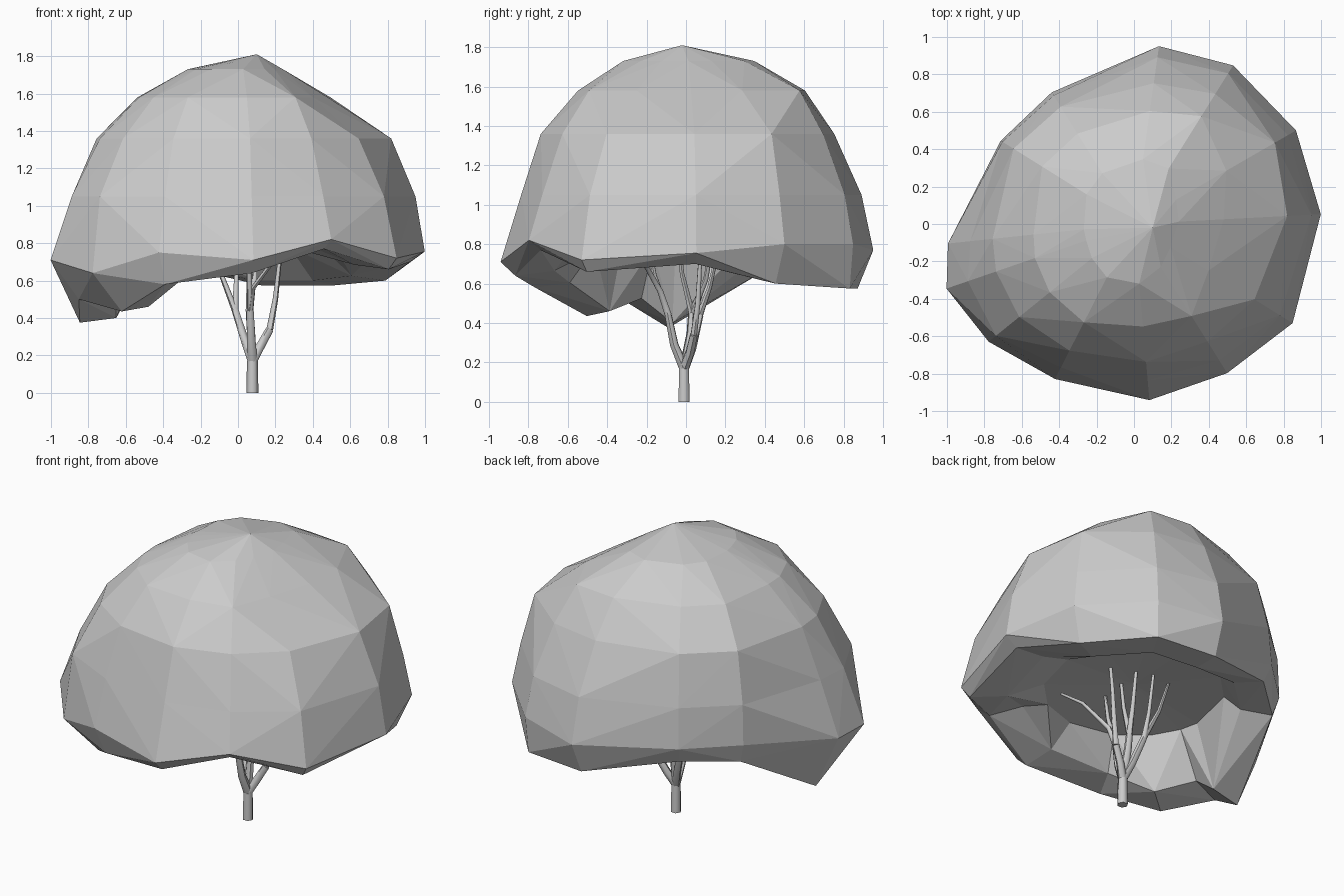
import bpy, bmesh, math
from mathutils import Vector

if "Cube" in bpy.data.objects:
    bpy.data.objects.remove(bpy.data.objects["Cube"])

# Canopy meridians: angle, rim radius, rim z, belly radius, belly z, then radii at LEVELS
LEVELS = (1.05, 1.36, 1.58, 1.73)
MERIDIANS = [
    (3,   .92, .70,  1.00, .755, .95, .82, .48, .24),
    (30,  .91, .60,  1.00, .80,  .95, .87, .57, .26),
    (58,  .98, .575, 1.00, .80,  .95, .82, .68, .35),
    (82,  .88, .575, .96,  .77,  .90, .76, .61, .35),
    (122, .78, .70,  .83,  .80,  .81, .74, .57, .32),
    (148, .80, .68,  .84,  .80,  .83, .76, .58, .30),
    (186, .85, .375, 1.00, .71,  .88, .76, .54, .27),
    (199, .90, .50,  1.06, .71,  .94, .78, .56, .27),
    (219, .80, .435, 1.00, .64,  .95, .79, .58, .29),
    (243, .86, .58,  .93,  .75,  .86, .76, .59, .32),
    (275, .87, .64,  .945, .71,  .84, .74, .55, .32),
    (302, .87, .77,  .94,  .82,  .86, .74, .58, .27),
    (328, .95, .66,  1.00, .72,  .92, .76, .47, .23),
]


def bulging_quad(bm, a, b, c, d):
    # Split a quad along the diagonal lying further outward
    n = (c.co - a.co).cross(d.co - b.co)
    if (a.co + c.co - b.co - d.co).dot(n) > 0:
        tris = ((a, b, c), (a, c, d))
    else:
        tris = ((a, b, d), (b, c, d))
    for t in tris:
        bm.faces.new(t)


def make_canopy():
    # Faceted dome with a thick lip and a shallow hollow underneath
    bm = bmesh.new()
    columns = []
    for angle, rim_r, rim_z, belly_r, belly_z, *radii in MERIDIANS:
        a = math.radians(angle)
        profile = [(.52, .78), (rim_r * .77, rim_z + .025),
                   (rim_r, rim_z), (belly_r, belly_z)] + list(zip(radii, LEVELS))
        columns.append([bm.verts.new((r * math.cos(a), r * math.sin(a), z))
                        for r, z in profile])
    peak = bm.verts.new((.1, -.02, 1.81))
    ceiling = bm.verts.new((0, 0, .82))
    for i, col in enumerate(columns):
        nxt = columns[(i + 1) % len(columns)]
        for j in range(len(col) - 1):
            bulging_quad(bm, col[j], nxt[j], nxt[j + 1], col[j + 1])
        bm.faces.new((col[-1], nxt[-1], peak))
        bm.faces.new((nxt[0], col[0], ceiling))
    bmesh.ops.recalc_face_normals(bm, faces=bm.faces[:])
    mesh = bpy.data.meshes.new("canopy")
    bm.to_mesh(mesh)
    bm.free()
    bpy.context.collection.objects.link(bpy.data.objects.new("canopy", mesh))


def limb(name, points, r0, r1):
    # Tapered round limb along a path
    curve = bpy.data.curves.new(name, 'CURVE')
    curve.dimensions = '3D'
    curve.bevel_depth = 1.0
    curve.bevel_resolution = 1
    curve.use_fill_caps = True
    spline = curve.splines.new('POLY')
    spline.points.add(len(points) - 1)
    for i, p in enumerate(points):
        spline.points[i].co = (*p, 1)
        spline.points[i].radius = r0 + (r1 - r0) * i / (len(points) - 1)
    ob = bpy.data.objects.new(name, curve)
    bpy.context.collection.objects.link(ob)
    bpy.ops.object.select_all(action='DESELECT')
    ob.select_set(True)
    bpy.context.view_layer.objects.active = ob
    bpy.ops.object.convert(target='MESH')
    bpy.ops.object.shade_smooth_by_angle(angle=math.radians(60))


make_canopy()

# Trunk and the main forks
fork = (.077, -.01, .17)
limb("trunk", [(.077, -.01, 0), (.077, -.01, .1), fork], .032, .029)
left, front, right = (-.015, .07, .44), (.065, -.09, .44), (.17, .04, .34)
middle = (.06, .03, .45)
limb("left_branch", [fork, (.04, .03, .27), left], .026, .019)
limb("front_branch", [fork, (.07, -.06, .29), front], .027, .019)
limb("right_branch", [fork, (.12, .02, .25), right], .026, .021)
limb("middle_branch", [fork, (.068, .025, .35), middle], .025, .02)

# Thin upper branches reaching into the canopy
twigs = [
    (left, (-.085, .12, .62), (-.14, .16, .85)),
    (left, (-.01, .12, .58), (0, .18, .85)),
    (front, (.06, -.16, .64), (.05, -.21, .9)),
    (front, (.08, -.13, .56), (.2, -.22, .72), (.32, -.27, .76)),
    (middle, (.06, -.02, .65), (.07, -.05, .95)),
    (middle, (.09, .1, .62), (.1, .15, .9)),
    (right, (.2, .06, .5), (.22, .07, .68), (.27, .1, .9)),
]
for i, path in enumerate(twigs):
    limb(f"upper_branch_{i + 1}", path, .018, .008)
